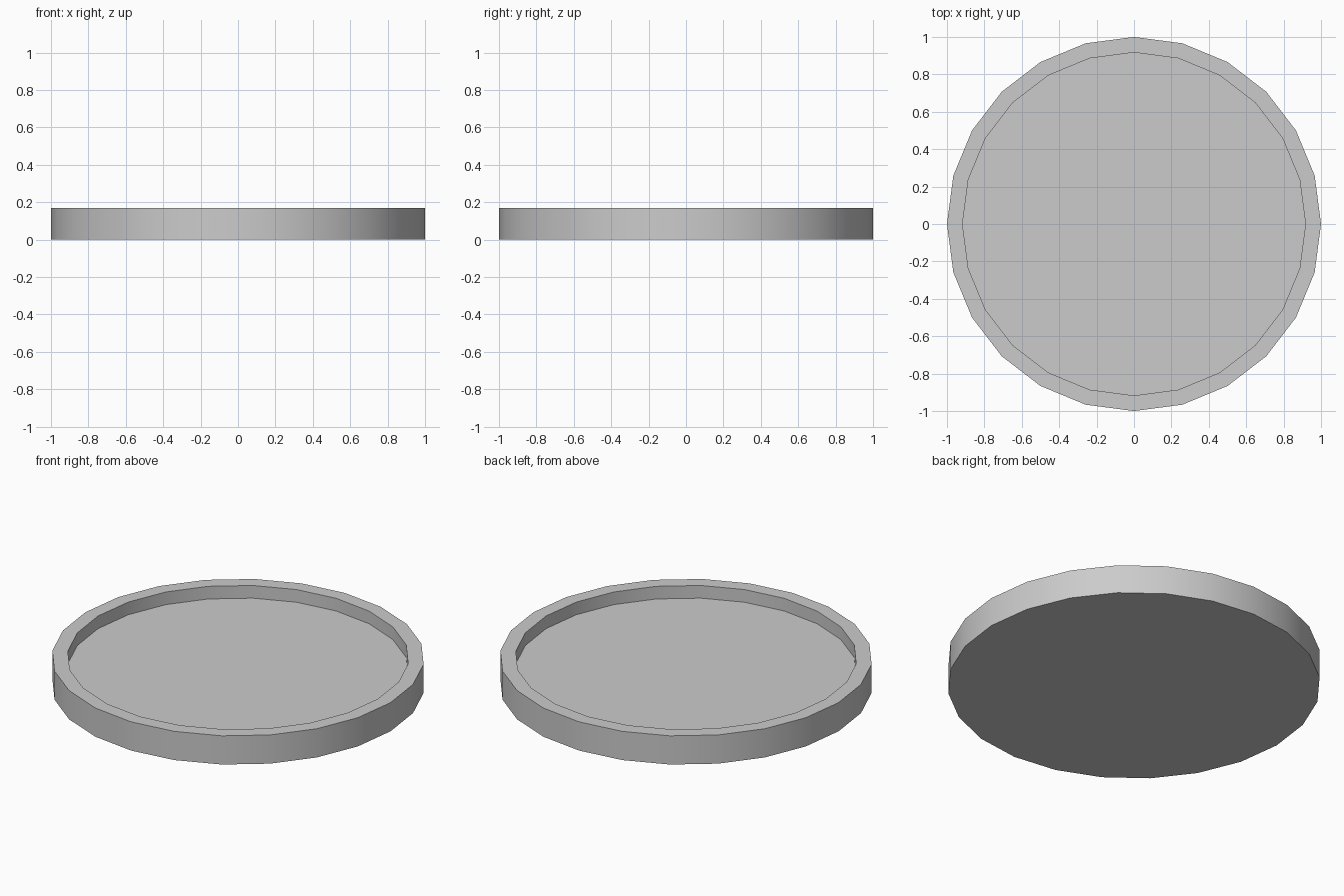
import bpy, bmesh, math

if "Cube" in bpy.data.objects:
    bpy.data.objects.remove(bpy.data.objects["Cube"])

SIDES = 24
# Dish profile as (radius, height): base edge, outer rim, inner rim, floor edge
PROFILE = [(1.0, 0.0), (1.0, 0.17), (0.917, 0.17), (0.917, 0.095)]

bm = bmesh.new()


def ring(radius, z):
    return [bm.verts.new((radius * math.cos(math.tau * i / SIDES),
                          radius * math.sin(math.tau * i / SIDES), z))
            for i in range(SIDES)]


# Walls and rim
rings = [ring(r, z) for r, z in PROFILE]
for low, high in zip(rings, rings[1:]):
    for i in range(SIDES):
        j = (i + 1) % SIDES
        bm.faces.new((low[i], low[j], high[j], high[i]))

# Underside and recessed floor
bm.faces.new(rings[0][::-1])
bm.faces.new(rings[-1])
bmesh.ops.recalc_face_normals(bm, faces=bm.faces[:])

mesh = bpy.data.meshes.new("round_tray")
bm.to_mesh(mesh)
bm.free()
tray = bpy.data.objects.new("round_tray", mesh)
bpy.context.collection.objects.link(tray)

# Smooth walls, crisp rim edges
bpy.context.view_layer.objects.active = tray
tray.select_set(True)
bpy.ops.object.shade_smooth_by_angle(angle=math.radians(30))
